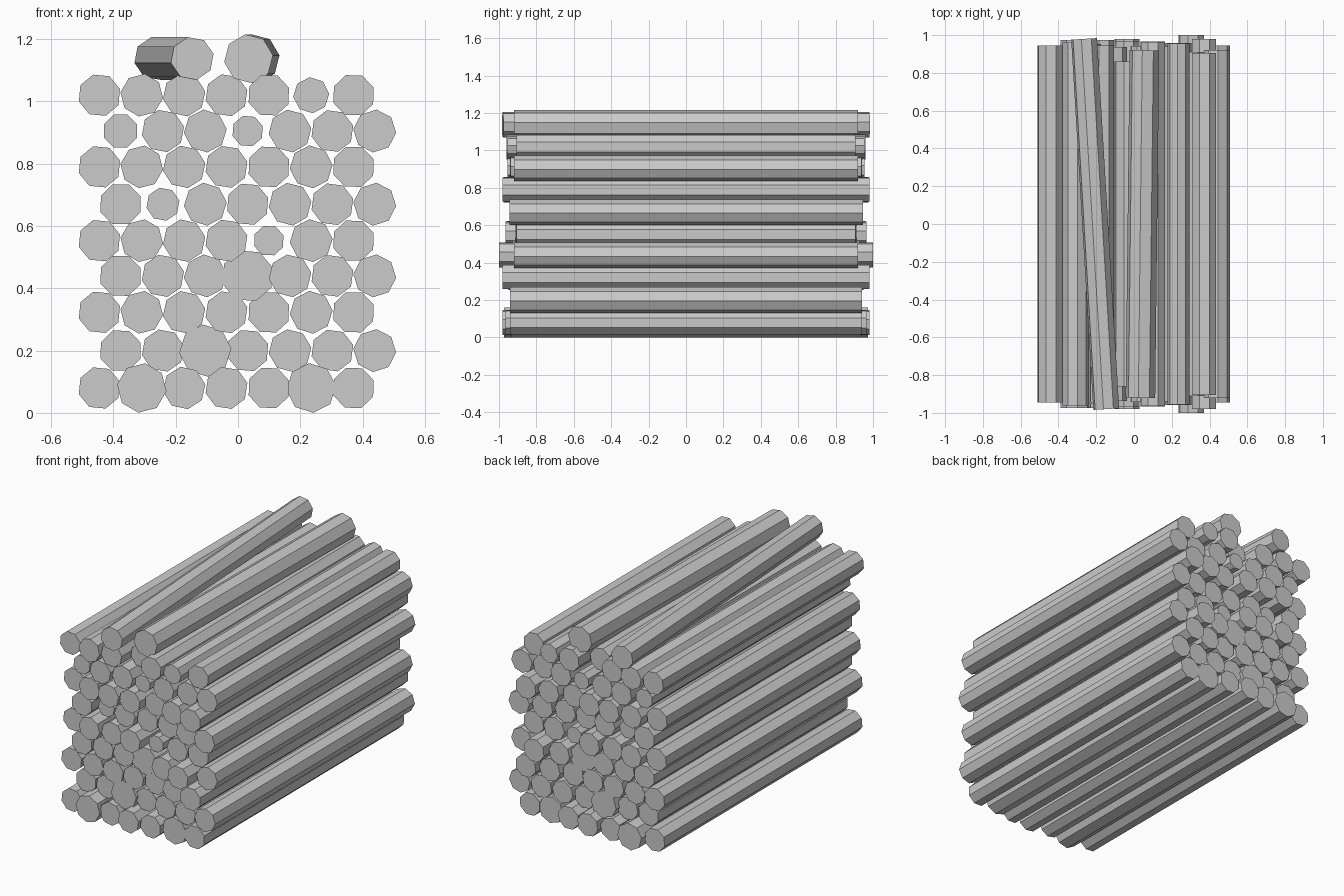
import bpy
import random
from math import radians, atan2, hypot, pi
from mathutils import Matrix

cube = bpy.data.objects.get("Cube")
if cube:
    bpy.data.objects.remove(cube, do_unlink=True)

random.seed(4)
SIDES = 8
RADIUS = 0.069

grey = bpy.data.materials.new("plain_grey")
grey.use_nodes = True
colour = (0.6, 0.6, 0.6, 1)
grey.diffuse_color = colour
grey.node_tree.nodes["Principled BSDF"].inputs["Base Color"].default_value = colour


def add_log(name, front, back, half_length, z, radius, turn):
    """Eight-sided log running from the front x to the back x at height z."""
    dx, dy = back - front, 2 * half_length
    bpy.ops.mesh.primitive_cylinder_add(
        vertices=SIDES, radius=radius, depth=hypot(dx, dy), end_fill_type='NGON')
    log = bpy.context.object
    log.name = name
    spin = Matrix.Rotation(radians(turn), 4, 'Z')
    lay_down = Matrix.Rotation(pi / 2, 4, 'X')
    yaw = Matrix.Rotation(-atan2(dx, dy), 4, 'Z')
    log.data.transform(yaw @ lay_down @ spin)
    log.location = ((front + back) / 2, 0, z)
    log.data.materials.append(grey)


# Stack layout: alternating rows are offset by half a log
row_heights = [0.08, 0.2, 0.323, 0.44, 0.553, 0.67, 0.79, 0.905, 1.02]
row_reach = [0.98, 0.94, 0.98, 0.985, 0.97, 0.95, 0.985, 0.97, 0.96]
column_reach = [[0.945, 0.985, 0.985, 0.99, 0.97, 0.96, 0.985],
                [0.97, 0.97, 0.98, 0.98, 0.96, 0.985, 0.945]]
turns = [[17, -8, 10, 14, 20, 5, 21], [22, 12, 5, 18, 8, 15, -5]]
starts = [-0.445, -0.377]

# Thicker and thinner logs, by row and column
odd_radii = {(0, 1): 0.08, (0, 5): 0.08, (1, 2): 0.084, (3, 3): 0.085,
             (4, 4): 0.05, (5, 1): 0.054, (7, 0): 0.057, (7, 3): 0.051,
             (8, 5): 0.058}

# Half lengths of the outermost logs
top_row = [0.945, 0.96, 0.945, 0.86, 0.96, 0.955, 0.905]
left_face = [0.94, 0.94, 0.98, 0.92, 0.905, 0.945, 0.98, 0.92, 0.905]
half_lengths = {(row, 6): value for row, value in enumerate(left_face)}
half_lengths.update({(8, col): value for col, value in enumerate(top_row)})
half_lengths[(3, 5)] = 1.0
half_lengths[(0, 3)] = 0.98

for row, z in enumerate(row_heights):
    kind = row % 2
    for col in range(7):
        x = starts[kind] + col * 0.136
        spare = random.uniform(0, 0.06)
        reach = min(row_reach[row], column_reach[kind][col]) - spare
        add_log(f"log_row_{row + 1}_{col + 1}", x, x,
                half_lengths.get((row, col), reach), z,
                odd_radii.get((row, col), RADIUS), turns[kind][col])

# Two loose logs lying on top
add_log("loose_log_crossing", -0.147, -0.264, 0.98, 1.138, 0.07, 12)
add_log("loose_log_straight", 0.034, 0.055, 0.92, 1.137, 0.079, 8)
